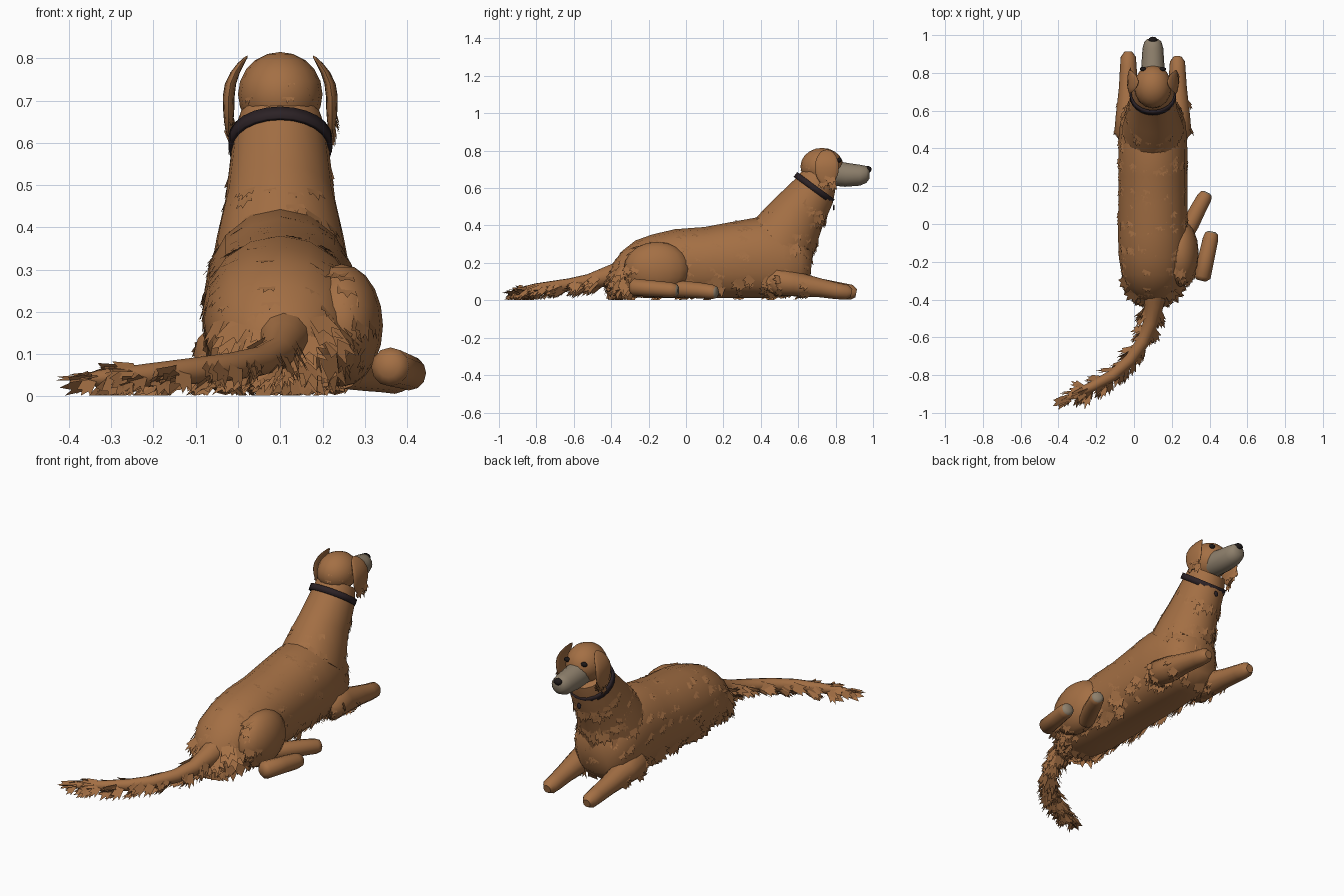
import bpy, bmesh, math, random
from mathutils import Vector as V

random.seed(4)
if "Cube" in bpy.data.objects:
    bpy.data.objects.remove(bpy.data.objects["Cube"])
CX = 0.1  # the dog's own middle line


def material(name, rgb):
    m = bpy.data.materials.new(name)
    m.use_nodes = True
    m.diffuse_color = (*rgb, 1)
    m.node_tree.nodes["Principled BSDF"].inputs["Base Color"].default_value = (*rgb, 1)
    return m


COAT = material("ginger coat", (0.37, 0.16, 0.058))
MUZZLE = material("greyish tan", (0.27, 0.215, 0.15))
COLLAR = material("dark collar", (0.025, 0.016, 0.019))
BLACK = material("black nose", (0.012, 0.009, 0.009))


def finish(name, bm, mats, smooth=True):
    me = bpy.data.meshes.new(name)
    bm.to_mesh(me)
    bm.free()
    ob = bpy.data.objects.new(name, me)
    bpy.context.collection.objects.link(ob)
    for m in mats:
        me.materials.append(m)
    if smooth:
        bpy.context.view_layer.objects.active = ob
        ob.select_set(True)
        bpy.ops.object.shade_smooth_by_angle(angle=math.radians(50))
        ob.select_set(False)
    return ob


def skin(name, rings, mats, segs=16, belly=1.0, caps=True, tip_rings=0):
    """Skin a row of rings (centre, half side, half up)."""
    bm = bmesh.new()
    rows = []
    for c, side, up in rings:
        row = []
        for i in range(segs):
            a = math.tau * i / segs
            ca, sa = math.cos(a), math.sin(a)
            if sa < -0.01:
                ca = math.copysign(abs(ca) ** belly, ca)
            row.append(bm.verts.new(c + side * ca + up * sa))
        rows.append(row)
    for k in range(len(rows) - 1):
        for i in range(segs):
            j = (i + 1) % segs
            f = bm.faces.new((rows[k][i], rows[k][j], rows[k + 1][j], rows[k + 1][i]))
            f.material_index = int(k >= len(rows) - 1 - tip_rings)
    if caps:
        bm.faces.new(rows[0])
        bm.faces.new(rows[-1]).material_index = int(tip_rings > 0)
    bmesh.ops.recalc_face_normals(bm, faces=bm.faces)
    return finish(name, bm, mats)


def profile(name, rows, mat, **kw):
    """Rings given by upper (y, z), lower (y, z) and half width."""
    rings = []
    for ty, tz, by, bz, w in rows:
        t, b = V((CX, ty, tz)), V((CX, by, bz))
        rings.append(((t + b) / 2, V((w, 0, 0)), (t - b) / 2))
    return skin(name, rings, [mat], **kw)


def limb(name, pts, radii, tip_rings=0):
    pts = [V(p) for p in pts]
    rings = []
    for i, p in enumerate(pts):
        t = (pts[min(i + 1, len(pts) - 1)] - pts[max(i - 1, 0)]).normalized()
        side = t.cross(V((0, 0, 1))).normalized()
        rings.append((p, side * radii[i], side.cross(t) * radii[i]))
    return skin(name, rings, [COAT, MUZZLE], segs=12, tip_rings=tip_rings)


def ball(name, loc, size, mat, bend=None, segs=16):
    bm = bmesh.new()
    bmesh.ops.create_uvsphere(bm, u_segments=segs, v_segments=segs * 5 // 8, radius=1)
    for v in bm.verts:
        u = v.co.copy()
        v.co = V(loc) + V(a * b for a, b in zip(u, size))
        if bend:
            v.co.x += bend(u.z)
    return finish(name, bm, [mat])


def fur(name, ob, count, length, flow, lift=0.2, keep=lambda p, n: True, width=0.8):
    """Scatter flat three-pointed tufts over a part, lying along the flow."""
    bm = bmesh.new()
    me = ob.data
    polys = [p for p in me.polygons if keep(p.center, p.normal)]
    for p in random.choices(polys, [p.area for p in polys], k=count):
        ws = [random.random() for _ in p.vertices]
        pos = sum((me.vertices[i].co * w for i, w in zip(p.vertices, ws)), V()) / sum(ws)
        n = p.normal
        d = V(flow(pos, n)) + V(random.uniform(-0.3, 0.3) for _ in range(3))
        d = d - n * d.dot(n)
        if d.length < 0.1:
            continue
        d = (d.normalized() + n * lift * random.uniform(0.5, 1.3)).normalized()
        s = d.cross(n).normalized()
        size = length * random.uniform(0.7, 1.25)
        pos = pos - n * 0.004
        shape = ((-0.4, 0), (-0.5, 0.8), (-0.2, 0.6), (0.05, 1), (0.2, 0.65), (0.5, 0.75), (0.4, 0))
        vs = []
        for a, b in shape:
            co = pos + s * a * size * width + d * b * size
            co.z = max(co.z, 0.002)
            vs.append(bm.verts.new(co))
        bm.faces.new(vs)
    return finish(name, bm, [COAT], smooth=False)


# Body and neck
body = profile("body", [
    (-0.42, 0.14, -0.41, 0.06, 0.04), (-0.39, 0.20, -0.39, 0.03, 0.09),
    (-0.34, 0.265, -0.34, 0.02, 0.135), (-0.27, 0.32, -0.27, 0.015, 0.165),
    (-0.18, 0.352, -0.18, 0.012, 0.18), (-0.06, 0.38, -0.06, 0.012, 0.185),
    (0.1, 0.392, 0.1, 0.012, 0.183), (0.25, 0.42, 0.25, 0.012, 0.183),
    (0.39, 0.445, 0.39, 0.012, 0.183), (0.52, 0.43, 0.52, 0.015, 0.175),
    (0.62, 0.37, 0.61, 0.03, 0.15), (0.68, 0.28, 0.66, 0.08, 0.095)], COAT, belly=0.6)
neck = profile("neck", [
    (0.36, 0.425, 0.66, 0.17, 0.165), (0.415, 0.485, 0.69, 0.27, 0.15),
    (0.48, 0.55, 0.725, 0.38, 0.13), (0.59, 0.655, 0.785, 0.52, 0.115),
    (0.635, 0.71, 0.80, 0.60, 0.1)], COAT)

# Head, muzzle, nose, eyes and ears
head = ball("head", (CX, 0.727, 0.715), (0.1, 0.115, 0.1), COAT)
profile("muzzle", [
    (0.77, 0.75, 0.77, 0.615, 0.066), (0.86, 0.735, 0.85, 0.607, 0.06),
    (0.93, 0.725, 0.93, 0.613, 0.055), (0.965, 0.718, 0.965, 0.628, 0.045),
    (0.98, 0.705, 0.98, 0.65, 0.028)], MUZZLE)
ball("nose", (CX, 0.974, 0.7), (0.025, 0.018, 0.018), BLACK, segs=12)
for side, word in ((1, "left"), (-1, "right")):
    ball(word + "_eye", (CX + side * 0.052, 0.82, 0.75), (0.018, 0.012, 0.013), BLACK, segs=10)
    ear = ball(word + "_ear", (CX + side * 0.122, 0.753, 0.71), (0.014, 0.064, 0.097), COAT,
               bend=lambda u: -side * 0.045 * max(0, u) ** 2)
    fur(word + "_ear_fur", ear, 10, 0.045, lambda p, n: (0, 0, -1), 0.3,
        lambda p, n: p.z < 0.67)

# Collar with tag
axis = V((0, 0.59, 0.81))
band = skin("collar", [(V((CX, 0.685, 0.6)) + axis * k, V((0.123, 0, 0)), V((0, -0.1, 0.073)))
                       for k in (-0.016, 0.016)], [COLLAR], segs=24, caps=False)
band.modifiers.new("thickness", "SOLIDIFY").thickness = 0.01
ball("collar_tag", (CX, 0.79, 0.495), (0.013, 0.005, 0.016), COLLAR, segs=10)

# Forelegs stretched forward
for side, word, end in ((1, "left", 0.885), (-1, "right", 0.91)):
    x = CX + side * 0.13
    leg = limb(word + "_foreleg", [
        (x, 0.44, 0.1), (x, 0.48, 0.1), (x, 0.58, 0.088), (x, 0.72, 0.066),
        (x, end - 0.08, 0.05), (x, end - 0.025, 0.043), (x, end, 0.038)],
        [0.04, 0.075, 0.066, 0.05, 0.044, 0.04, 0.022])
    fur(word + "_foreleg_fur", leg, 28, 0.05, lambda p, n: (0, -0.9, -0.5), 0.3,
        lambda p, n: p.y < 0.72 and n.z < 0.3)

# Hind legs, both folded out to one side
haunch = ball("haunch", (0.245, -0.155, 0.168), (0.098, 0.178, 0.145), COAT)
limb("outer_hind_foot", [(0.355, -0.3, 0.07), (0.36, -0.28, 0.07), (0.385, -0.17, 0.062),
                         (0.405, -0.08, 0.055), (0.411, -0.05, 0.052), (0.413, -0.04, 0.052)],
     [0.025, 0.046, 0.043, 0.041, 0.034, 0.02], tip_rings=1)
limb("inner_hind_foot", [(0.25, -0.09, 0.06), (0.3, 0.0, 0.058), (0.34, 0.08, 0.052),
                         (0.373, 0.14, 0.045), (0.383, 0.16, 0.043), (0.387, 0.168, 0.043)],
     [0.042, 0.045, 0.042, 0.039, 0.032, 0.018], tip_rings=1)

# Tail curving along the ground
tail = limb("tail", [
    (0.11, -0.35, 0.14), (0.105, -0.43, 0.125), (0.09, -0.52, 0.1), (0.05, -0.62, 0.083),
    (-0.02, -0.72, 0.07), (-0.11, -0.8, 0.06), (-0.22, -0.86, 0.05), (-0.33, -0.91, 0.042),
    (-0.37, -0.93, 0.04)], [0.07, 0.052, 0.04, 0.035, 0.033, 0.031, 0.027, 0.02, 0.008])


def tail_flow(p, n):
    return (-0.35 + n.x * 0.7, -0.6 + n.y * 0.5, -0.55)


fur("tail_fringe", tail, 150, 0.08, tail_flow, 0.5, lambda p, n: p.y < -0.42 and n.z < 0.35, 0.55)
fur("tail_tip_fur", tail, 14, 0.07, lambda p, n: (-0.9, -0.5, -0.3), 0.2, lambda p, n: p.y < -0.87)

# Coat tufts
back_down = lambda p, n: (0, -0.7, -0.8)
fur("body_fur", body, 240, 0.05, back_down, 0.16, lambda p, n: n.z > -0.2)
fur("belly_fringe", body, 150, 0.07, lambda p, n: (n.x * 0.3, -0.6, -0.8), 0.35,
    lambda p, n: p.z < 0.13 and n.z > -0.85)
fur("rump_fringe", body, 60, 0.09, lambda p, n: (n.x, -0.5, -1), 0.4,
    lambda p, n: p.y < -0.3 and p.z < 0.2)
fur("neck_fur", neck, 90, 0.05, lambda p, n: (0, -0.4, -0.9), 0.2, lambda p, n: p.z < 0.56)
fur("chest_fur", neck, 60, 0.065, lambda p, n: (0, 0, -1), 0.25, lambda p, n: n.y > 0.2 and p.z < 0.5)
fur("haunch_fur", haunch, 26, 0.06, back_down, 0.22, lambda p, n: p.y < -0.2 or p.z < 0.1)
fur("head_fur", head, 20, 0.035, back_down, 0.12, lambda p, n: p.y < 0.75 and p.z < 0.78)
